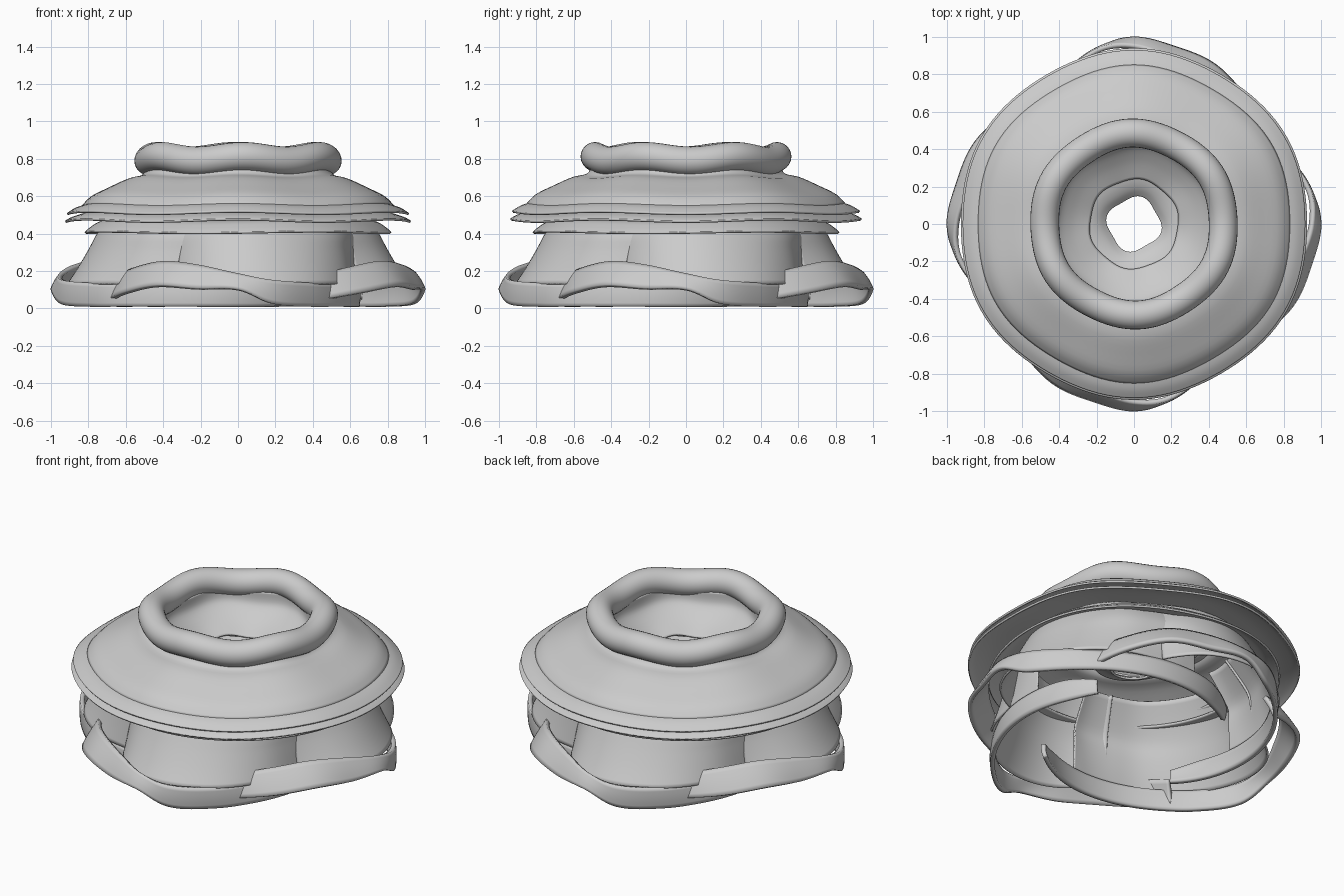
import bpy
from math import sin, cos, pi, radians

if "Cube" in bpy.data.objects:
    bpy.data.objects.remove(bpy.data.objects["Cube"])


def surface(name, rows, wrap_u=False, wrap_v=False, thick=0.0):
    """Skin a grid of points, rows[u][v]."""
    nu, nv = len(rows), len(rows[0])
    faces = []
    for i in range(nu if wrap_u else nu - 1):
        for j in range(nv if wrap_v else nv - 1):
            a, b = (i + 1) % nu, (j + 1) % nv
            faces.append((i * nv + j, a * nv + j, a * nv + b, i * nv + b))
    me = bpy.data.meshes.new(name)
    me.from_pydata([p for r in rows for p in r], [], faces)
    ob = bpy.data.objects.new(name, me)
    bpy.context.collection.objects.link(ob)
    if thick:
        m = ob.modifiers.new("thickness", 'SOLIDIFY')
        m.thickness, m.offset = thick, 0
    bpy.ops.object.select_all(action='DESELECT')
    bpy.context.view_layer.objects.active = ob
    ob.select_set(True)
    bpy.ops.object.shade_smooth_by_angle(angle=radians(40))
    return ob


def blend(keys, t):
    """Smooth (Catmull-Rom) interpolation of key tuples, t in 0..1."""
    n = len(keys) - 1
    i = min(int(t * n), n - 1)
    f = t * n - i
    p = [keys[max(0, min(n, i + k))] for k in (-1, 0, 1, 2)]
    return [b + 0.5 * f * (c - a + f * (2 * a - 5 * b + 4 * c - d + f * (3 * (b - c) + d - a)))
            for a, b, c, d in zip(*p)]


def lathe(name, profile, lobes=6, wave_r=0.008, wave_z=0.006, phase=30, thick=0.012, steps=16):
    """Revolve a profile with a gently rippling rim."""
    rows = []
    for i in range(120):
        a = 2 * pi * i / 120
        w = cos(lobes * (a - radians(phase)))
        row = []
        for j in range(steps + 1):
            r, z = blend(profile, j / steps)
            r *= 1 + wave_r * w
            row.append((r * cos(a), r * sin(a), z + wave_z * w))
        rows.append(row)
    return surface(name, rows, wrap_u=True, thick=thick)


# stacked skirts and dome
lathe("lower_skirt", [(.66, .475), (.74, .46), (.79, .43), (.82, .405)], 4, .008, .004)
lathe("middle_plate", [(.66, .53), (.80, .515), (.89, .49), (.93, .468)])
lathe("upper_plate", [(.70, .575), (.80, .56), (.87, .54), (.92, .51)])
lathe("dome", [(.84, .55), (.79, .60), (.70, .645), (.60, .69), (.52, .71), (.49, .76)], 6, .01, .006)

# rippled rim ring
rows = []
for i in range(120):
    a = 2 * pi * i / 120
    w = cos(6 * (a - radians(33)))
    R, zc, row = .482 + .005 * w, .80 + .012 * w, []
    for j in range(24):
        b = 2 * pi * j / 24
        r = R + .077 * cos(b)
        row.append((r * cos(a), r * sin(a), zc + .077 * sin(b)))
    rows.append(row)
surface("rim_ring", rows, True, True)

# funnel inside the ring, then a stepped lip around the ragged hole
lathe("funnel", [(.43, .77), (.42, .69), (.34, .62), (.24, .565)], 6, .02, .006, 20)
lathe("hole_lip", [(.27, .555), (.22, .54), (.18, .52), (.145, .49)], 4, .07, .006, 75)

# four body panels spiralling inwards, each tucked under the next
# keys: angle, bottom radius, shoulder radius
panel = [(243, .72, .66), (259, .86, .72), (275, .91, .75), (295, .88, .74),
         (315, .80, .72), (330, .72, .68), (345, .66, .65), (352, .64, .63)]
for k in range(4):
    rows = []
    for i in range(57):
        ang, rb, rt = blend(panel, i / 56)
        a = radians(ang + 90 * k)
        prof = [(rb, .13), (rb * .65 + rt * .35, .215), (rb * .3 + rt * .7, .31),
                (rt, .40), (rt - .06, .50), (rt - .13, .60)]
        row = []
        for j in range(17):
            r, z = blend(prof, j / 16)
            row.append((r * cos(a), r * sin(a), z))
        rows.append(row)
    surface(f"body_panel_{k + 1}", rows, thick=.012)

# four base ribbons: angle, top radius, top z, bottom radius, bottom z
ribbon = [(215, .76, .175, .82, .05), (228, .80, .215, .89, .085), (243, .85, .245, .95, .12),
          (257, .895, .225, .965, .105), (270, .945, .18, .99, .10), (281, .95, .15, .955, .025),
          (296, .87, .135, .87, .01), (310, .79, .13, .80, .01), (325, .73, .13, .735, .01),
          (345, .66, .13, .66, .01), (370, .59, .13, .58, .01), (388, .55, .10, .54, .02)]
for k in range(4):
    rows = []
    for i in range(89):
        ang, r1, z1, r2, z2 = blend(ribbon, i / 88)
        a = radians(ang + 90 * k)
        row = []
        for j in range(7):
            t = j / 6
            r = r1 + (r2 - r1) * t + .005 * sin(pi * t)
            row.append((r * cos(a), r * sin(a), z1 + (z2 - z1) * t))
        rows.append(row)
    surface(f"base_ribbon_{k + 1}", rows, thick=.026)
